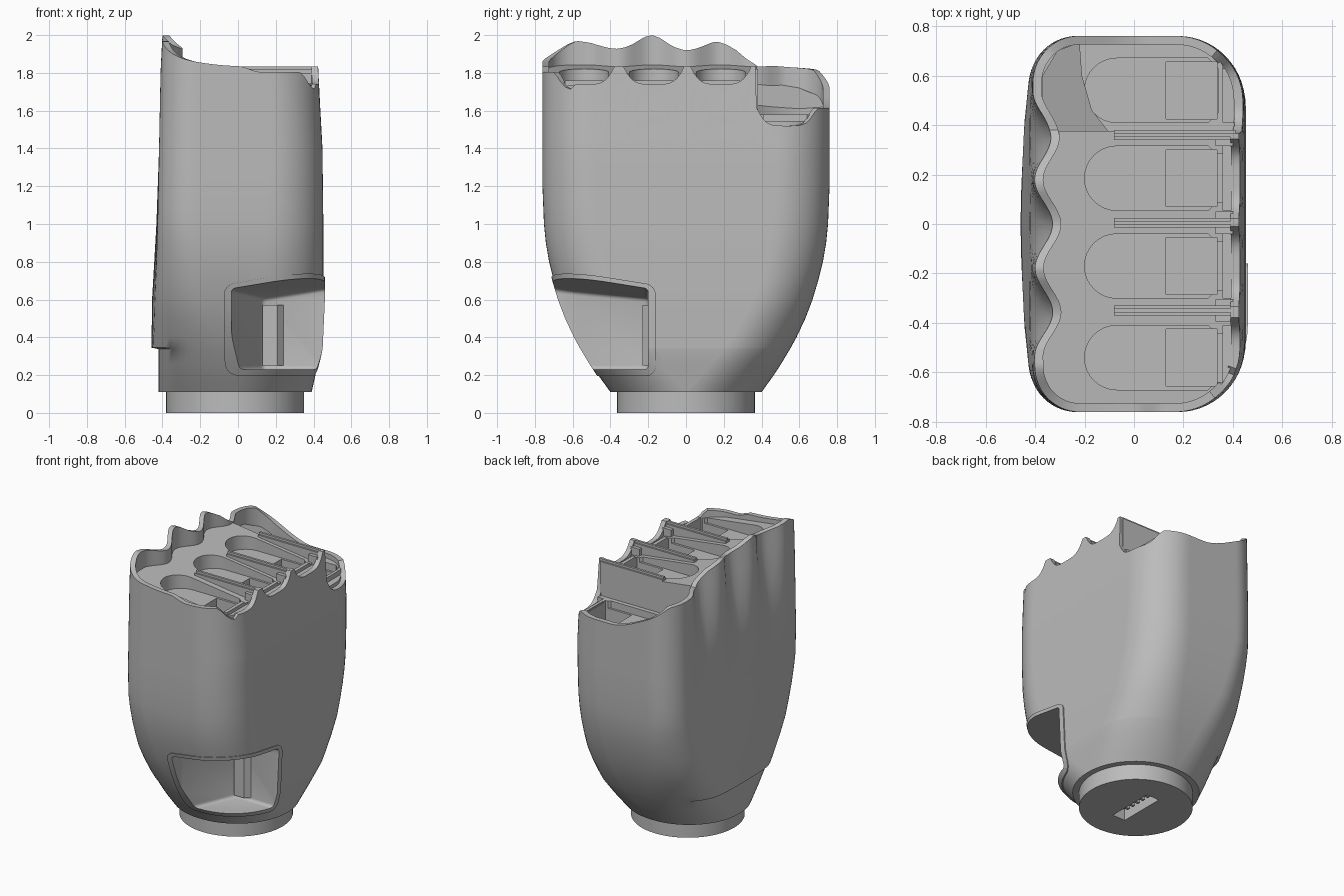
import bpy, bmesh, math
from mathutils import Vector

cube = bpy.data.objects.get("Cube")
if cube:
    bpy.data.objects.remove(cube, do_unlink=True)

grey = bpy.data.materials.new("light_grey_plastic")
grey.use_nodes = True
grey.diffuse_color = (0.5, 0.5, 0.5, 1)
grey.node_tree.nodes["Principled BSDF"].inputs["Base Color"].default_value = (0.5, 0.5, 0.5, 1)


def clamp(t):
    return max(0.0, min(1.0, t))


def smooth(a, b, t):
    t = clamp((t - a) / (b - a))
    return t * t * (3 - 2 * t)


def table(rows, t):
    for a, b in zip(rows, rows[1:]):
        if t <= b[0]:
            k = clamp((t - a[0]) / (b[0] - a[0]))
            return [p + (q - p) * k for p, q in zip(a, b)][1:]
    return list(rows[-1][1:])


# Palm by height: half depth; left and right edges with their corner radii; back plate bulge
HALF_Y = [(0.11, 0.40), (0.2, 0.465), (0.3, 0.53), (0.4, 0.585), (0.5, 0.632), (0.6, 0.67),
          (0.7, 0.7), (0.8, 0.725), (0.9, 0.742), (1.0, 0.752), (1.2, 0.76), (2, 0.76)]
EDGES = [(0.11, -0.42, 0.39, 0.39, 0.395), (0.338, -0.42, 0.44, 0.33, 0.34),
         (0.6, -0.422, 0.452, 0.25, 0.3), (1.0, -0.422, 0.452, 0.19, 0.28),
         (1.4, -0.418, 0.447, 0.19, 0.27), (1.8, -0.41, 0.425, 0.19, 0.26),
         (2.0, -0.40, 0.42, 0.19, 0.26)]
BULGE = [(0.338, 0), (0.345, 0.038), (0.6, 0.033), (1.0, 0.01), (1.4, 0)]
KNUCKLES = [(-0.76, 1.9), (-0.68, 1.93), (-0.58, 1.97), (-0.48, 1.955), (-0.37, 1.96),
            (-0.28, 1.975), (-0.18, 2.0), (-0.08, 1.965), (0.0, 1.95), (0.08, 1.955),
            (0.17, 1.965), (0.27, 1.93), (0.37, 1.845), (0.55, 1.83), (0.7, 1.82),
            (0.76, 1.77)]
FINGERS = (-0.54, -0.17, 0.185, 0.54)
RIDGES = (-0.35, 0.005, 0.36)


def outline(z, inset=0.0):
    """Rounded rectangle of the palm at one height, with knuckle grooves."""
    hy = table(HALF_Y, z)[0] - inset
    left, right, rl, rr = table(EDGES, z)
    left, right, rl, rr = left + inset, right - inset, rl - inset, rr - inset
    bulge = table(BULGE, z)[0]
    pts = []
    corners = [(right - rr, hy - rr, rr), (left + rl, hy - rl, rl),
               (left + rl, rl - hy, rl), (right - rr, rr - hy, rr)]
    counts = (28, 90, 28, 90)
    for i, (cx, cy, r) in enumerate(corners):
        for k in range(15):
            a = (i + k / 14) * math.pi / 2
            pts.append(Vector((cx + r * math.cos(a), cy + r * math.sin(a))))
        nx, ny, nr = corners[(i + 1) % 4]
        a = (i + 1) * math.pi / 2
        start, end = pts[-1], Vector((nx + nr * math.cos(a), ny + nr * math.sin(a)))
        pts += [start.lerp(end, k / counts[i]) for k in range(1, counts[i])]
    for p in pts:
        if p.x < 0:
            p.x -= bulge * (1 - (p.y / hy) ** 2) * smooth(0.25, 0.38, -p.x)
        if p.x < 0 and abs(p.y) < 0.53:
            wave = 0.5 + 0.5 * math.cos(math.tau * p.y / 0.357)
            p.x += 0.075 * wave * smooth(1.2, 1.95, z) * smooth(0.2, 0.3, -p.x)
    return pts


def rim_height(x, y):
    back = table(KNUCKLES, y)[0]
    if y > 0.37:
        z = back + (1.615 - back) * smooth(-0.4, 0.06, x)
    else:
        z = 1.835 + (back - 1.835) * clamp((0.05 - x) / 0.45) ** 2
    if y < -0.6:
        z -= 0.03 * smooth(0, 0.12, x)
    notch = max(1 - clamp(abs(y - c) / 0.16) ** 4 for c in FINGERS)
    return z - 0.095 * notch * smooth(0.28, 0.39, x)


def finish(name, bm):
    bmesh.ops.recalc_face_normals(bm, faces=bm.faces)
    mesh = bpy.data.meshes.new(name)
    bm.to_mesh(mesh)
    bm.free()
    mesh.materials.append(grey)
    ob = bpy.data.objects.new(name, mesh)
    bpy.context.collection.objects.link(ob)
    return ob


def loft(name, rings):
    bm = bmesh.new()
    loops = [[bm.verts.new(p) for p in ring] for ring in rings]
    for a, b in zip(loops, loops[1:]):
        for i in range(len(a)):
            j = (i + 1) % len(a)
            bm.faces.new((a[i], a[j], b[j], b[i]))
    bm.faces.new(loops[0])
    bm.faces.new(loops[-1])
    return finish(name, bm)


def prism(name, pts, z0, z1, slope=0.0, bevel=0.0):
    """Vertical prism; its top may tilt up towards the front left corner."""
    top = [(x, y, z1 + slope * (x - y - 0.33)) for x, y in pts]
    ob = loft(name, [[(x, y, z0) for x, y in pts], top])
    if bevel:
        bm = bmesh.new()
        bm.from_mesh(ob.data)
        bmesh.ops.bevel(bm, geom=bm.edges[:], offset=bevel, segments=4, profile=0.5,
                        affect='EDGES')
        bm.to_mesh(ob.data)
        bm.free()
    return ob


def box(name, x0, x1, y0, y1, z0, z1):
    return prism(name, [(x0, y0), (x1, y0), (x1, y1), (x0, y1)], z0, z1)


def combine(ob, tool, operation='DIFFERENCE'):
    mod = ob.modifiers.new("cut", 'BOOLEAN')
    mod.operation, mod.object, mod.solver = operation, tool, 'EXACT'
    bpy.context.view_layer.objects.active = ob
    bpy.ops.object.modifier_apply(modifier=mod.name)
    bpy.data.objects.remove(tool, do_unlink=True)


# Palm shell with a recessed open top
def level(z, inset=0.0):
    return [(p.x, p.y, z) for p in outline(z, inset)]


def follow(zs, inset=0.0):
    """Ring whose height varies from point to point."""
    cache = {round(z, 2): outline(round(z, 2), inset) for z in zs}
    return [(*cache[round(z, 2)][i], z) for i, z in enumerate(zs)]


heights = [0.11, 0.15, 0.2, 0.26, 0.338, 0.345] + [0.4 + 0.1 * i for i in range(11)]
rim = [rim_height(p.x, p.y) for p in outline(1.85)]
rings = [level(z) for z in heights]
rings += [follow([1.4 + (h - 1.4) * k / 8 for h in rim]) for k in range(1, 9)]
lip = follow(rim, 0.035)
rings += [lip, [(x, y, 1.4) for x, y, z in lip]]
palm = loft("palm_shell", rings)

# Raised frame and deep corner window
frame = loft("window_frame", [level(z, -0.008) for z in heights[1:12]])
combine(frame, prism("frame_block", [(-0.075, -0.95), (-0.075, -0.5), (0.2, -0.16),
                                     (0.95, -0.16), (0.95, -0.95)], 0.195, 0.63, 0.16, 0.05),
        'INTERSECT')
combine(palm, frame, 'UNION')
combine(palm, prism("window_hole", [(-0.035, -0.95), (-0.035, -0.6), (0.13, -0.2),
                                    (0.95, -0.2), (0.95, -0.95)], 0.23, 0.605, 0.16, 0.02))
# Small stepped bracket inside the window
prism("window_bracket", [(0.13, -0.19), (0.13, -0.23), (0.21, -0.23), (0.25, -0.19)], 0.25, 0.57)

# Finger deck rising gently to the knuckles, lower on the back cell
deck = loft("finger_deck", [[(p.x, p.y, 1.38) for p in outline(1.79, 0.02)],
                            [(p.x, p.y, 1.795 - 0.13 * p.x) for p in outline(1.79, 0.02)]])
combine(deck, box("low_cell", -0.6, 0.6, 0.375, 0.9, 1.58, 2.1))
for y in FINGERS:
    drop = 0.19 if y > 0.4 else 0
    arc = [math.pi / 2 + math.pi * k / 16 for k in range(17)]
    slot = [(-0.07 + 0.13 * math.cos(a), y + 0.13 * math.sin(a)) for a in arc]
    slot += [(0.3, y - 0.13), (0.34, y - 0.09), (0.34, y + 0.09), (0.3, y + 0.13)]
    combine(deck, prism("finger_well", slot, 1.72 - drop, 2.1))
    combine(deck, box("deep_well", 0.13, 0.335, y - 0.115, y + 0.115, 1.62 - drop, 2.1))
    combine(deck, box("hinge_notch", 0.36, 0.6, y - 0.13, y + 0.13, 1.735 - drop, 2.1))
    # Hinge bar behind each notch
    box("hinge_bar", 0.335, 0.36, y - 0.1, y + 0.1, 1.7 - drop, 1.76 - drop)

# Ramp from the low cell up to the last knuckle
ramp = [(-0.3, 0.37, 1.74), (-0.1, 0.37, 1.63), (-0.17, 0.46, 1.62), (-0.21, 0.6, 1.61),
        (-0.22, 0.735, 1.62), (-0.31, 0.7, 1.68), (-0.37, 0.6, 1.72), (-0.37, 0.48, 1.74)]
loft("knuckle_ramp", [[(x, y, 1.5) for x, y, z in ramp], ramp])

# Ridges between the fingers, wider at the hinges
for y in RIDGES:
    box("finger_ridge", -0.08, 0.41, y - 0.02, y + 0.02, 1.5, 1.82)
    box("ridge_crest", -0.08, 0.41, y - 0.008, y + 0.008, 1.8, 1.835)
    box("hinge_cheek", 0.33, 0.4, y - 0.045, y + (0.015 if y > 0.3 else 0.045), 1.7, 1.8)

# Wrist disc with a slot underneath
ring = [(-0.015 + 0.365 * math.cos(math.tau * k / 96), 0.365 * math.sin(math.tau * k / 96))
        for k in range(96)]
wrist = prism("wrist_disc", ring, 0, 0.13)
combine(wrist, box("wrist_slot", -0.065, 0.035, -0.17, 0.17, -0.1, 0.08))
for k in range(5):
    y = -0.1 + 0.05 * k
    box("connector_pin", -0.04, 0.01, y - 0.01, y + 0.01, 0.04, 0.09)

for ob in bpy.context.collection.objects:
    ob.select_set(ob.type == 'MESH')
bpy.context.view_layer.objects.active = palm
bpy.ops.object.shade_smooth_by_angle(angle=math.radians(32))
